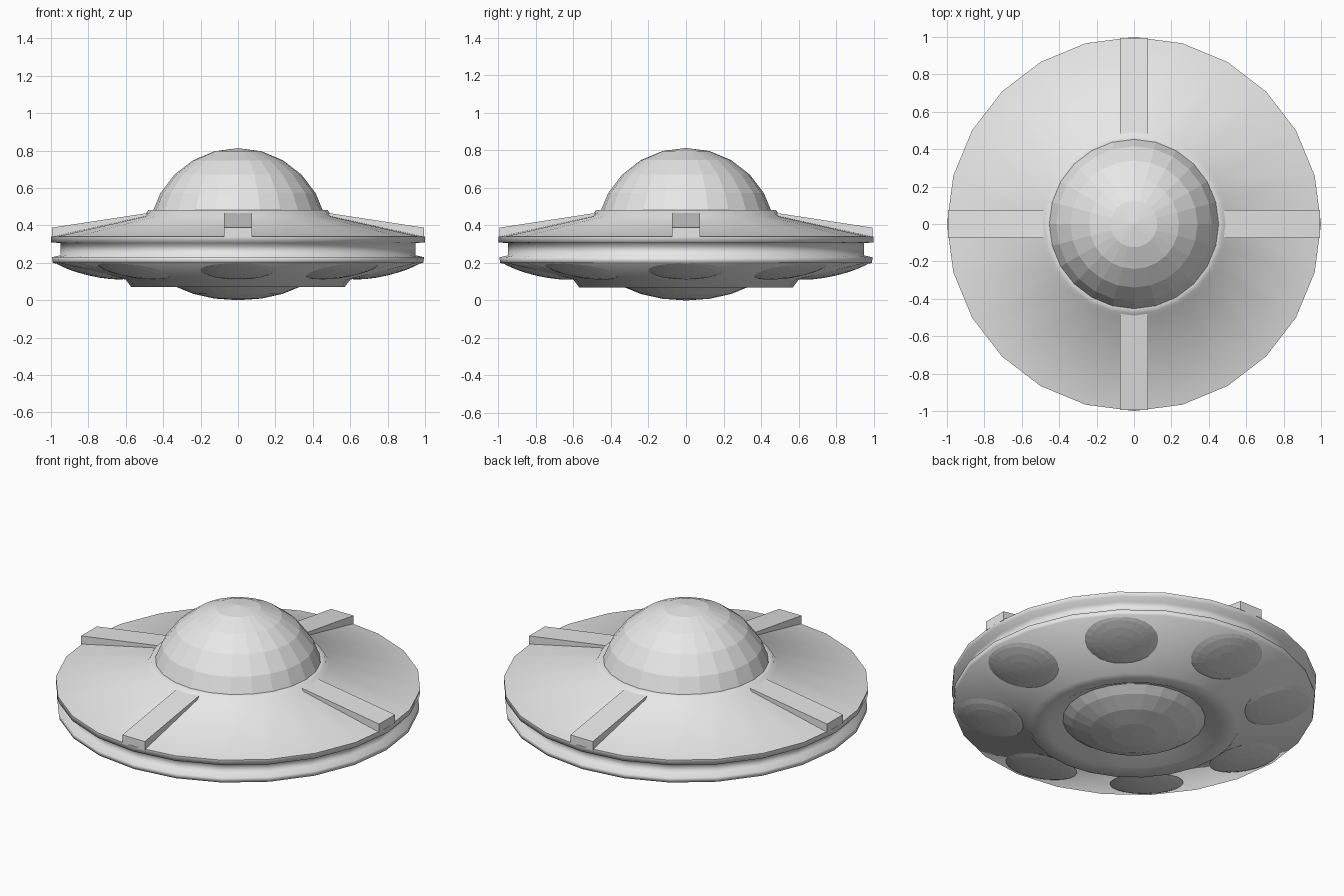
import bpy, bmesh, math
from mathutils import Matrix, Vector

default = bpy.data.objects.get("Cube")
if default:
    bpy.data.objects.remove(default, do_unlink=True)

SIDES = 24
RIM_Z = 0.34
grey = bpy.data.materials.new("light_grey")
grey.use_nodes = True
grey.diffuse_color = (0.8, 0.8, 0.8, 1)
grey.node_tree.nodes["Principled BSDF"].inputs["Base Color"].default_value = (0.8, 0.8, 0.8, 1)


def finish(bm, name, smooth=False):
    for face in bm.faces:
        face.smooth = smooth
    mesh = bpy.data.meshes.new(name)
    bm.to_mesh(mesh)
    bm.free()
    mesh.materials.append(grey)
    obj = bpy.data.objects.new(name, mesh)
    bpy.context.collection.objects.link(obj)


def lathe(name, profile):
    bm = bmesh.new()
    verts = [bm.verts.new((r, 0, z)) for r, z in profile]
    edges = [bm.edges.new(pair) for pair in zip(verts, verts[1:])]
    bmesh.ops.spin(bm, geom=verts + edges, axis=(0, 0, 1), cent=(0, 0, 0),
                   angle=math.tau, steps=SIDES, use_duplicate=False)
    bmesh.ops.remove_doubles(bm, verts=bm.verts, dist=0.0005)
    bmesh.ops.recalc_face_normals(bm, faces=bm.faces)
    # Crisp upper rim, soft everywhere else
    for edge in bm.edges:
        edge.smooth = any(abs(v.co.z - RIM_Z) > 0.001 for v in edge.verts)
    finish(bm, name, smooth=True)


def cap(name, matrix, cut, keep_top=False):
    """Faceted unit sphere trimmed at local height cut, then placed."""
    bm = bmesh.new()
    bmesh.ops.create_uvsphere(bm, u_segments=SIDES, v_segments=12, radius=1)
    bmesh.ops.bisect_plane(bm, geom=bm.verts[:] + bm.edges[:] + bm.faces[:],
                           plane_co=(0, 0, cut), plane_no=(0, 0, 1),
                           clear_inner=keep_top, clear_outer=not keep_top)
    bm.transform(matrix)
    finish(bm, name)


def scaled(radius, height):
    return Matrix.Diagonal((radius, radius, height, 1))


# Saucer body: bowl and lip below, grooved edge, sloping top and dome collar
lathe("saucer_hull", [
    (0, 0.12), (0.39, 0.11), (0.47, 0.07), (0.57, 0.07), (0.60, 0.11),
    (0.99, 0.20), (0.995, 0.23), (0.95, 0.24), (0.95, 0.305),
    (1.0, 0.31), (1.0, RIM_Z), (0.5, 0.45), (0.48, 0.482), (0.45, 0.482), (0, 0.482),
])

# Faceted canopy above and shallow belly dome below
cap("canopy_dome", Matrix.Translation((0, 0, 0.33)) @ scaled(0.48, 0.483), 0.28, keep_top=True)
cap("belly_dome", Matrix.Translation((0, 0, 0.256)) @ scaled(0.48, 0.256), -0.5)

# Eight shallow lenses set into the slope of the underside
for i in range(8):
    place = (Matrix.Rotation(i * math.tau / 8, 4, "Z")
             @ Matrix.Translation((0.79, 0, 0.154))
             @ Matrix.Rotation(-math.radians(13), 4, "Y")
             @ Matrix.Translation((0, 0, 0.037)))
    cap(f"underside_lens_{i + 1}", place @ scaled(0.237, 0.06), -0.5)

# Four sloping spokes on the top
for i, side in enumerate(("left", "back", "right", "front")):
    bm = bmesh.new()
    bmesh.ops.create_cube(bm, size=1)
    for v in bm.verts:
        outer, top = v.co.x > 0, v.co.z > 0
        z = (0.388 if outer else 0.468) if top else (0.335 if outer else 0.42)
        v.co = Vector((0.995 if outer else 0.47, v.co.y * 0.15, z))
    bm.transform(Matrix.Rotation(i * math.tau / 4, 4, "Z"))
    finish(bm, f"{side}_spoke")
